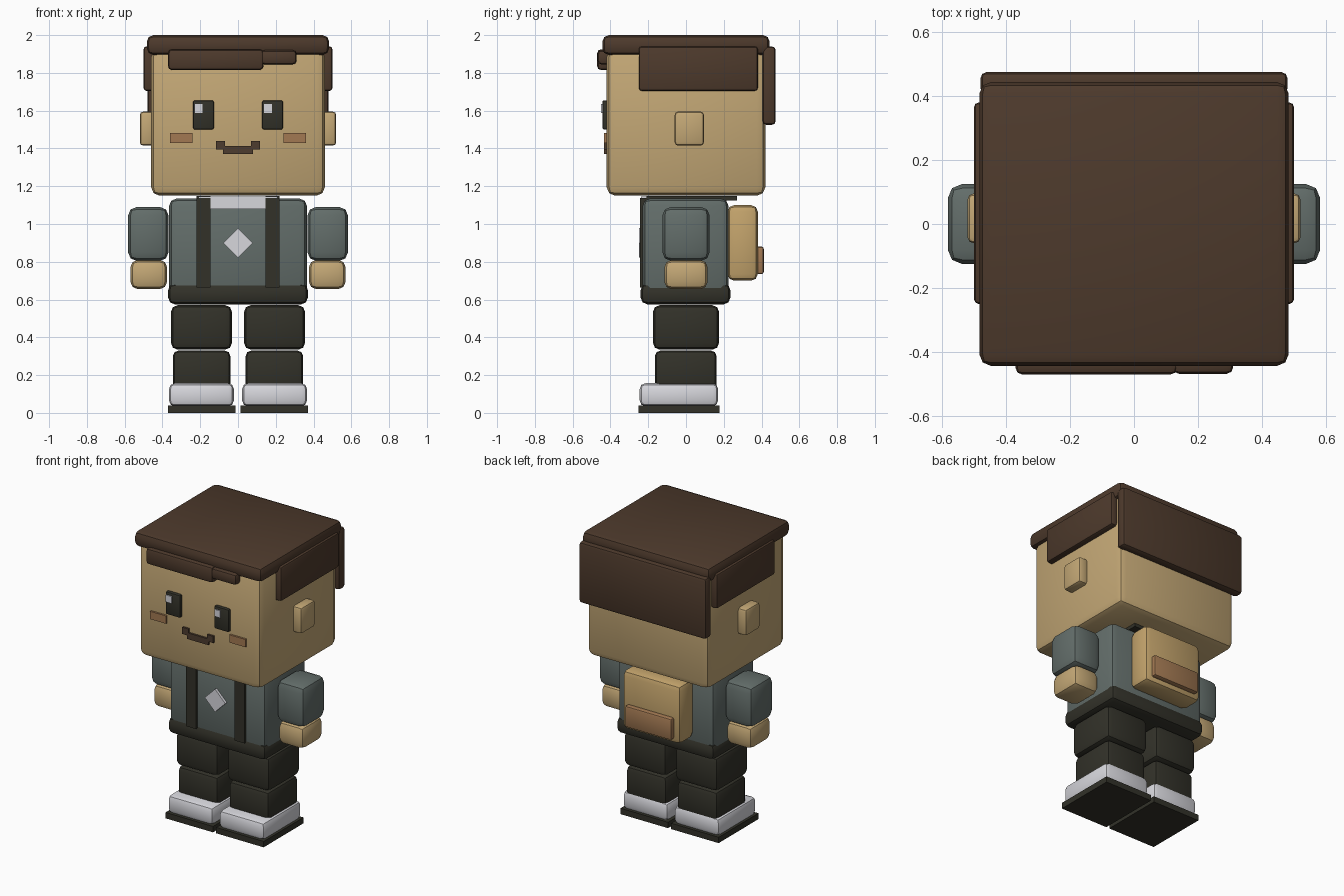
import bpy
import math

cube = bpy.data.objects.get("Cube")
if cube:
    bpy.data.objects.remove(cube, do_unlink=True)


def material(name, r, g, b):
    m = bpy.data.materials.new(name)
    m.use_nodes = True
    m.diffuse_color = (r, g, b, 1)
    m.node_tree.nodes["Principled BSDF"].inputs["Base Color"].default_value = (r, g, b, 1)
    return m


skin = material("skin tan", 0.55, 0.39, 0.18)
hair = material("hair brown", 0.075, 0.042, 0.025)
shirt = material("shirt grey green", 0.125, 0.155, 0.145)
dark = material("charcoal", 0.032, 0.031, 0.022)
white = material("soft white", 0.68, 0.68, 0.72)
blush = material("blush brown", 0.36, 0.19, 0.085)
canvas = material("pack tan", 0.55, 0.37, 0.15)
mouth_brown = material("mouth brown", 0.075, 0.045, 0.028)


def box(name, mat, x, y, z, bevel=0.0, segments=2):
    """Bevelled box from (min, max) ranges on each axis."""
    ranges = (x, y, z)
    bpy.ops.mesh.primitive_cube_add(size=1, location=[(a + b) / 2 for a, b in ranges])
    ob = bpy.context.object
    ob.name = name
    ob.scale = [b - a for a, b in ranges]
    bpy.ops.object.transform_apply(location=False, rotation=False, scale=True)
    ob.data.materials.append(mat)
    if bevel:
        mod = ob.modifiers.new("soft_edges", "BEVEL")
        mod.width = bevel
        mod.segments = segments
        bpy.ops.object.modifier_apply(modifier=mod.name)
        bpy.ops.object.shade_smooth_by_angle(angle=math.radians(30))
    return ob


def pair(name, mat, x, y, z, bevel=0.0):
    """The same box on the left (+x) and right (-x)."""
    box("left_" + name, mat, x, y, z, bevel)
    box("right_" + name, mat, (-x[1], -x[0]), y, z, bevel)


# Head and ears
box("head", skin, (-0.46, 0.46), (-0.42, 0.42), (1.15, 1.93), 0.045)
pair("ear", skin, (0.44, 0.52), (-0.06, 0.095), (1.415, 1.595), 0.018)

# Hair
box("hair_top", hair, (-0.483, 0.483), (-0.443, 0.443), (1.895, 2.0), 0.035)
box("hair_back", hair, (-0.48, 0.48), (0.405, 0.475), (1.525, 1.94), 0.02)
pair("hair_side", hair, (0.44, 0.5), (-0.25, 0.38), (1.705, 1.94), 0.015)
box("fringe_long", hair, (-0.37, 0.135), (-0.47, -0.4), (1.815, 1.925), 0.02)
box("fringe_short", hair, (0.12, 0.31), (-0.468, -0.4), (1.845, 1.92), 0.02)

# Face
pair("eye", dark, (0.128, 0.238), (-0.443, -0.41), (1.5, 1.655), 0.01)
for side, x in (("left", 0.137), ("right", -0.23)):
    box(side + "_eye_glint", white, (x, x + 0.043), (-0.45, -0.441), (1.588, 1.636))
pair("cheek", blush, (0.24, 0.36), (-0.433, -0.415), (1.43, 1.483))
box("mouth", mouth_brown, (-0.08, 0.08), (-0.434, -0.415), (1.37, 1.412))
pair("mouth_corner", mouth_brown, (0.07, 0.117), (-0.434, -0.415), (1.394, 1.44))

# Torso, collar, belt and chest badge
box("torso", shirt, (-0.365, 0.365), (-0.23, 0.225), (0.62, 1.135), 0.04)
box("collar", white, (-0.21, 0.21), (-0.238, 0.2), (1.08, 1.145))
box("belt", dark, (-0.37, 0.37), (-0.24, 0.235), (0.575, 0.685), 0.035)
pair("strap", dark, (0.145, 0.22), (-0.244, -0.21), (0.665, 1.138))
pair("strap_top", dark, (0.145, 0.22), (-0.21, 0.27), (1.125, 1.148))
badge = box("badge", white, (-0.055, 0.055), (-0.248, -0.22), (0.845, 0.955))
badge.rotation_euler.y = math.radians(45)

# Backpack
box("backpack", canvas, (-0.22, 0.22), (0.22, 0.38), (0.7, 1.1), 0.035)
box("backpack_pocket", blush, (-0.175, 0.175), (0.365, 0.412), (0.735, 0.88), 0.012)

# Arms and hands
pair("arm", shirt, (0.368, 0.582), (-0.125, 0.125), (0.805, 1.09), 0.045)
pair("hand", skin, (0.375, 0.57), (-0.115, 0.115), (0.655, 0.81), 0.04)

# Legs and shoes
pair("thigh", dark, (0.032, 0.355), (-0.175, 0.175), (0.335, 0.57), 0.035)
pair("shin", dark, (0.04, 0.345), (-0.165, 0.162), (0.12, 0.33), 0.03)
pair("shoe", white, (0.022, 0.365), (-0.245, 0.17), (0.035, 0.157), 0.03)
pair("sole", dark, (0.012, 0.37), (-0.252, 0.177), (0.0, 0.04))
